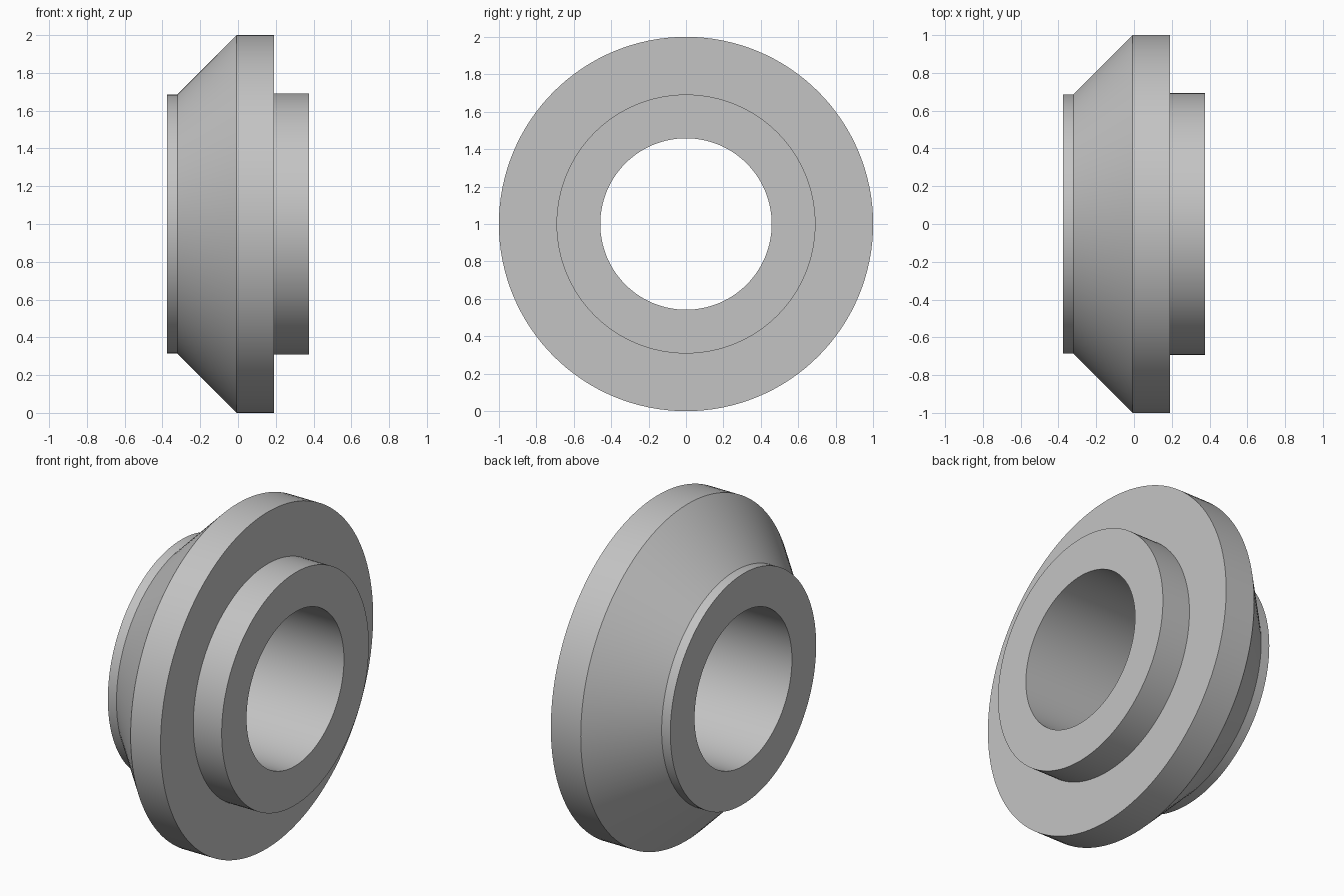
import bpy
import bmesh
import math

if "Cube" in bpy.data.objects:
    bpy.data.objects.remove(bpy.data.objects["Cube"])

SEGMENTS = 128

# Closed cross-section: (position along the x axis, radius)
profile = [
    (-0.377, 0.458),  # bore, left end
    (-0.377, 0.686),  # short left collar
    (-0.32, 0.686),
    (-0.007, 1.0),    # cone up to the rim
    (0.19, 1.0),      # rim
    (0.19, 0.692),    # right hub
    (0.377, 0.692),
    (0.377, 0.458),   # bore, right end
]

# Spin the cross-section round the x axis
bm = bmesh.new()
rings = []
for i in range(SEGMENTS):
    a = 2 * math.pi * i / SEGMENTS
    rings.append([bm.verts.new((x, r * math.cos(a), 1 + r * math.sin(a)))
                  for x, r in profile])
n = len(profile)
for i in range(SEGMENTS):
    here, there = rings[i], rings[(i + 1) % SEGMENTS]
    for j in range(n):
        k = (j + 1) % n
        bm.faces.new((here[j], here[k], there[k], there[j]))
bmesh.ops.recalc_face_normals(bm, faces=bm.faces)

mesh = bpy.data.meshes.new("flanged_bushing")
bm.to_mesh(mesh)
bm.free()
bushing = bpy.data.objects.new("flanged_bushing", mesh)
bpy.context.collection.objects.link(bushing)

# Plain grey metal
grey = bpy.data.materials.new("light_grey")
grey.diffuse_color = (0.55, 0.55, 0.55, 1)
grey.use_nodes = True
grey.node_tree.nodes["Principled BSDF"].inputs["Base Color"].default_value = grey.diffuse_color
mesh.materials.append(grey)

# Smooth round surfaces, sharp rims
bpy.context.view_layer.objects.active = bushing
bushing.select_set(True)
bpy.ops.object.shade_smooth_by_angle(angle=math.radians(30))
